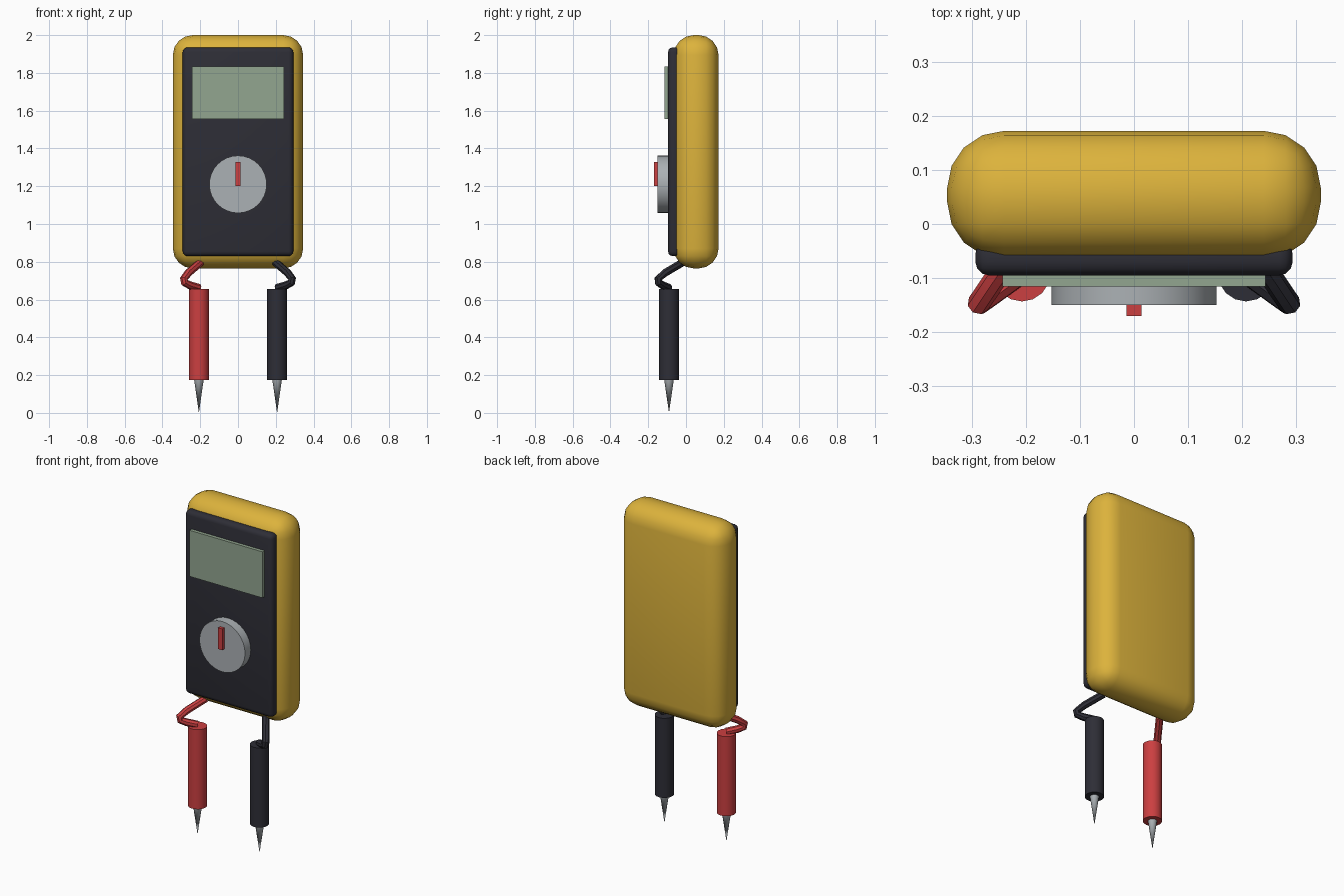
import bpy
import math
from mathutils import Vector

cube = bpy.data.objects.get("Cube")
if cube:
    bpy.data.objects.remove(cube, do_unlink=True)


def material(name, rgb):
    m = bpy.data.materials.new(name)
    m.use_nodes = True
    m.diffuse_color = (*rgb, 1)
    m.node_tree.nodes["Principled BSDF"].inputs["Base Color"].default_value = (*rgb, 1)
    return m


yellow = material("yellow", (0.72, 0.45, 0.045))
charcoal = material("charcoal", (0.027, 0.027, 0.037))
screen_green = material("screen green", (0.29, 0.38, 0.28))
metal = material("light grey metal", (0.41, 0.44, 0.46))
red = material("red", (0.60, 0.05, 0.052))


def finish(obj, name, mat, smooth=True):
    obj.name = name
    obj.data.materials.append(mat)
    if smooth:
        bpy.ops.object.shade_smooth_by_angle(angle=math.radians(35))
    return obj


def box(name, low, high, mat, bevel=0, segments=4):
    low, high = Vector(low), Vector(high)
    bpy.ops.mesh.primitive_cube_add(size=1, location=(low + high) / 2)
    obj = bpy.context.object
    obj.scale = high - low
    bpy.ops.object.transform_apply(location=False, rotation=False, scale=True)
    if bevel:
        mod = obj.modifiers.new("Rounded edges", 'BEVEL')
        mod.width = bevel
        mod.segments = segments
        bpy.ops.object.modifier_apply(modifier=mod.name)
    return finish(obj, name, mat, bool(bevel))


def cone(name, r_low, r_high, depth, center, mat, sides, tilt=0):
    bpy.ops.mesh.primitive_cone_add(vertices=sides, radius1=r_low, radius2=r_high,
                                    depth=depth, location=center, rotation=(tilt, 0, 0))
    return finish(bpy.context.object, name, mat)


def cable(name, points, radius, mat):
    curve = bpy.data.curves.new(name, 'CURVE')
    curve.dimensions = '3D'
    curve.bevel_depth = radius
    curve.bevel_resolution = 2
    curve.use_fill_caps = True
    spline = curve.splines.new('POLY')
    spline.points.add(len(points) - 1)
    for p, co in zip(spline.points, points):
        p.co = (*co, 1)
    obj = bpy.data.objects.new(name, curve)
    bpy.context.collection.objects.link(obj)
    bpy.ops.object.select_all(action='DESELECT')
    obj.select_set(True)
    bpy.context.view_layer.objects.active = obj
    bpy.ops.object.convert(target='MESH')
    finish(bpy.context.object, name, mat)


# Case, face panel and display
box("case", (-0.345, -0.065, 0.765), (0.345, 0.172, 2.0), yellow, 0.105)
box("face_panel", (-0.293, -0.095, 0.83), (0.293, -0.03, 1.935), charcoal, 0.025, 3)
box("display", (-0.243, -0.115, 1.556), (0.243, -0.08, 1.834), screen_green)

# Selector dial with pointer
cone("selector_dial", 0.152, 0.152, 0.07, (0, -0.115, 1.21), metal, 32, math.pi / 2)
box("dial_pointer", (-0.014, -0.17, 1.2), (0.014, -0.14, 1.328), red)

# Mirrored test probes, each with a grip, a pointed tip and a bent cable
for side, sx, mat in (("right", -1, red), ("left", 1, charcoal)):
    x = 0.207 * sx
    cone(side + "_probe_grip", 0.053, 0.053, 0.48, (x, -0.09, 0.415), mat, 16)
    cone(side + "_probe_tip", 0, 0.026, 0.18, (x, -0.09, 0.09), metal, 12)
    cable(side + "_cable", [(0.2 * sx, -0.02, 0.795), (0.262 * sx, -0.11, 0.742),
                            (0.287 * sx, -0.147, 0.71), (0.283 * sx, -0.145, 0.69),
                            (0.255 * sx, -0.125, 0.676), (x, -0.09, 0.662)], 0.021, mat)
